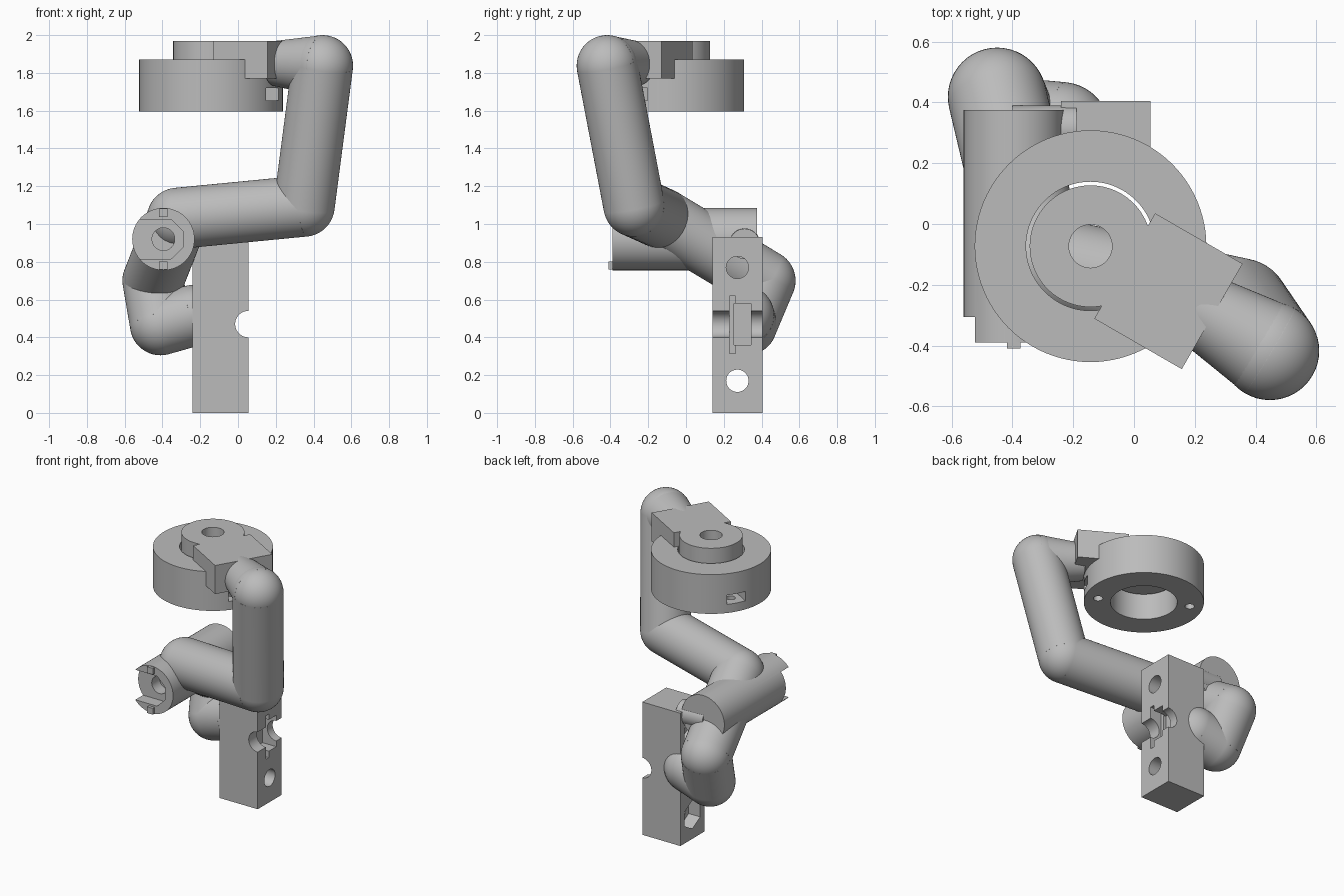
import bpy, math
from math import radians, cos, sin
from mathutils import Vector, Matrix

if "Cube" in bpy.data.objects:
    bpy.data.objects.remove(bpy.data.objects["Cube"])

gray = bpy.data.materials.new("plain_gray")
gray.diffuse_color = (0.5, 0.5, 0.5, 1)
gray.use_nodes = True
gray.node_tree.nodes["Principled BSDF"].inputs["Base Color"].default_value = gray.diffuse_color


def rod(name, a, b, r1, r2=None, sides=64, roll=0.0):
    """Cylinder or cone from point a to point b."""
    a, b = Vector(a), Vector(b)
    d = b - a
    bpy.ops.mesh.primitive_cone_add(vertices=sides, radius1=r1,
                                    radius2=r1 if r2 is None else r2, depth=d.length)
    o = bpy.context.object
    turn = d.to_track_quat('Z', 'Y').to_matrix().to_4x4()
    o.data.transform(Matrix.Translation((a + b) / 2) @ turn @ Matrix.Rotation(roll, 4, 'Z'))
    o.name = name
    o.data.materials.append(gray)
    return o


def box(name, lo, hi):
    """Box between two corners."""
    lo, hi = Vector(lo), Vector(hi)
    bpy.ops.mesh.primitive_cube_add(size=1)
    o = bpy.context.object
    o.data.transform(Matrix.Translation((lo + hi) / 2) @ Matrix.Diagonal((hi - lo).to_4d()))
    o.name = name
    o.data.materials.append(gray)
    return o


def ball(name, c, r):
    bpy.ops.mesh.primitive_uv_sphere_add(segments=48, ring_count=24, radius=r)
    o = bpy.context.object
    o.data.transform(Matrix.Translation(c))
    o.name = name
    o.data.materials.append(gray)
    return o


def combine(target, others, op='DIFFERENCE'):
    """Apply booleans and remove the helper shapes."""
    for c in others:
        c.hide_render = True
        m = target.modifiers.new("bool", 'BOOLEAN')
        m.operation, m.solver, m.object = op, 'EXACT', c
    dg = bpy.context.evaluated_depsgraph_get()
    mesh = bpy.data.meshes.new_from_object(target.evaluated_get(dg))
    target.modifiers.clear()
    target.data = mesh
    for c in others:
        bpy.data.objects.remove(c)
    return target


# Clamp block with bolt holes, nut pockets and a side notch
block = box("clamp_block", (-0.24, 0.14, 0), (0.055, 0.405, 0.93))
cuts = []
for z in (0.17, 0.77):
    cuts.append(rod("hole", (-0.4, 0.272, z), (0.2, 0.272, z), 0.059))
    cuts.append(rod("nut", (-0.4, 0.272, z), (-0.15, 0.272, z), 0.10, sides=6))
cuts.append(rod("notch", (0.055, 0, 0.47), (0.055, 0.6, 0.47), 0.07))
cuts.append(box("washer", (-0.03, 0.23, 0.315), (0.2, 0.262, 0.62)))
cuts.append(box("nut", (-0.05, 0.255, 0.36), (0.2, 0.345, 0.58)))
combine(block, cuts)

# Bent arm: tubes with round joints
R = 0.162
joints = [(0.447, -0.417, 1.838), (0.35, -0.275, 1.095), (-0.32, -0.13, 1.03),
          (-0.45, 0.418, 0.70), (-0.41, 0.32, 0.467), (-0.24, 0.305, 0.515)]
for i, p in enumerate(joints):
    ball(f"arm_joint_{i + 1}", p, R)
for i, (p, q) in enumerate(zip(joints, joints[1:])):
    rod(f"arm_tube_{i + 1}", p, q, R)

# Tapered neck joining the arm to the mount plate
rod("arm_neck", joints[0], (0.20, -0.27, 1.85), R, 0.12)

# Cross cylinder with an open nut pocket at its front end
cx, cz = -0.395, 0.92
socket = rod("cross_cylinder", (cx, -0.39, cz), (cx, 0.375, cz), 0.165)
combine(socket, [box("slot", (-0.7, -0.5, cz - 0.105), (-0.355, -0.305, cz + 0.105)),
                 rod("nut", (cx, -0.5, cz), (cx, -0.305, cz), 0.112, sides=8, roll=radians(22.5)),
                 rod("bolt", (cx, -0.5, cz), (cx, -0.22, cz), 0.06)])
for s in (-1, 1):
    z = cz + s * 0.14
    box("key_tab", (cx - 0.022, -0.41, z - 0.022), (cx + 0.022, -0.37, z + 0.022))
rod("link_peg", (-0.40, 0.31, 0.90), (-0.19, 0.31, 0.895), 0.08)

# Ring with a through bore, vertical screw holes and side nut slots
rx, ry = -0.143, -0.073
ring = rod("ring", (rx, ry, 1.595), (rx, ry, 1.87), 0.381, sides=96)
cuts = [rod("bore", (rx, ry, 1.4), (rx, ry, 2.1), 0.212, sides=96)]
for ang in (-30, 150):
    c, s = cos(radians(ang)), sin(radians(ang))
    cuts.append(rod("screw", (rx + 0.295 * c, ry + 0.295 * s, 1.5),
                    (rx + 0.295 * c, ry + 0.295 * s, 1.76), 0.03, sides=24))
    b = box("slot", (0.25, -0.065, 1.655), (0.45, 0.065, 1.72))
    b.data.transform(Matrix.Translation((rx, ry, 0)) @ Matrix.Rotation(radians(ang), 4, 'Z'))
    cuts.append(b)
combine(ring, cuts)

# Hub disc and slanted mount plate, joined, with a central hole
hub = rod("hub_and_plate", (rx, ry, 1.77), (rx, ry, 1.97), 0.2, sides=96)
plate = box("plate", (0.13, -0.2, 1.77), (0.462, 0.2, 1.97))
plate.data.transform(Matrix.Translation((rx, ry, 0)) @ Matrix.Rotation(radians(-30), 4, 'Z'))
combine(hub, [plate], 'UNION')
combine(hub, [rod("hole", (rx, ry, 1.6), (rx, ry, 2.1), 0.071)])

# Smooth round surfaces, keep hard edges
bpy.ops.object.select_all(action='SELECT')
bpy.context.view_layer.objects.active = ring
bpy.ops.object.shade_smooth_by_angle(angle=radians(30))
